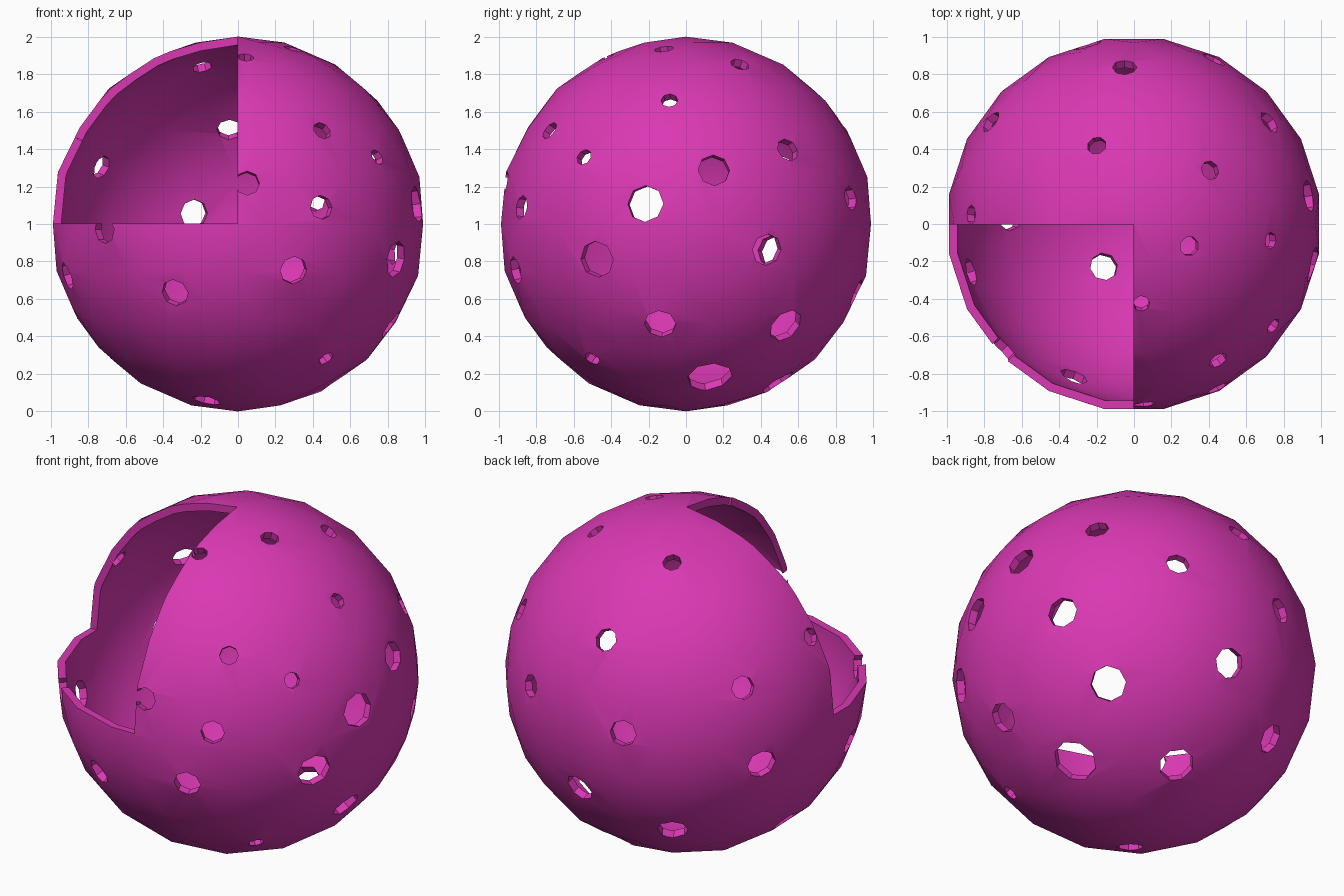
import bpy, bmesh, math
from mathutils import Vector, Matrix

if "Cube" in bpy.data.objects:
    bpy.data.objects.remove(bpy.data.objects["Cube"])

CENTRE = Vector((0, 0, 1))


def new_object(name, bm):
    mesh = bpy.data.meshes.new(name)
    bm.to_mesh(mesh)
    bm.free()
    obj = bpy.data.objects.new(name, mesh)
    bpy.context.collection.objects.link(obj)
    return obj


# Magenta material
magenta = bpy.data.materials.new("magenta")
magenta.use_nodes = True
colour = (0.70, 0.04, 0.45, 1)
magenta.diffuse_color = colour
magenta.node_tree.nodes["Principled BSDF"].inputs["Base Color"].default_value = colour

# Faceted ball
bm = bmesh.new()
bmesh.ops.create_icosphere(bm, subdivisions=3, radius=1)
bmesh.ops.rotate(bm, verts=bm.verts, matrix=Matrix.Rotation(math.radians(9), 3, "Z"))
bmesh.ops.translate(bm, verts=bm.verts, vec=CENTRE)
shell = new_object("hollow_ball", bm)
shell.data.materials.append(magenta)

# Box that removes the upper front octant
bm = bmesh.new()
bmesh.ops.create_cube(bm, size=2)
bmesh.ops.translate(bm, verts=bm.verts, vec=CENTRE + Vector((-1.003, -1.003, 1.003)))
octant = new_object("octant_cutter", bm)

# Hole directions from the ball centre, grouped by hole radius
holes = {
    0.045: [(.75, -.55, .36), (.04, -.43, .9), (.74, -.09, .67), (.47, -.5, -.72)],
    0.052: [(.45, -.73, .5), (.41, .29, .86), (.3, -.12, .95), (-.2, .42, .88),
            (-.88, .05, .47)],
    0.065: [(.05, -.97, .22), (.45, -.89, .09), (.73, .55, .4), (.43, .89, .14),
            (-.77, .55, .32), (-.05, .84, .53)],
    0.075: [(.3, -.92, -.25), (-.34, -.86, -.37), (-.25, .97, .06), (-.72, -.69, -.03),
            (-.17, -.24, -.95), (-.92, -.27, -.28)],
    0.085: [(.94, .15, .29), (.89, .44, -.14), (-.86, .49, -.15), (.08, .92, -.38),
            (-.4, .7, -.59), (-.7, .05, -.71), (.83, -.14, -.54)],
    0.098: [(.97, -.22, .11), (.85, -.48, -.19), (.64, .54, -.55), (.11, .5, -.86)],
    0.122: [(.54, .13, -.83)],
}

# Octagonal punches aimed at the centre
bm = bmesh.new()
for radius, directions in holes.items():
    for direction in directions:
        d = Vector(direction).normalized()
        place = Matrix.Translation(CENTRE + d) @ d.to_track_quat("Z", "Y").to_matrix().to_4x4()
        bmesh.ops.create_cone(bm, cap_ends=True, segments=8, radius1=radius,
                              radius2=radius, depth=0.24, matrix=place)
punches = new_object("hole_cutters", bm)

# Thin wall, then the cut-away and the holes
bpy.context.view_layer.objects.active = shell
shell.select_set(True)
wall = shell.modifiers.new("wall", "SOLIDIFY")
wall.thickness = 0.045
wall.offset = -1
bpy.ops.object.modifier_apply(modifier=wall.name)
for cutter in (octant, punches):
    cutter.hide_render = True
    cut = shell.modifiers.new("cut", "BOOLEAN")
    cut.operation = "DIFFERENCE"
    cut.solver = "EXACT"
    cut.object = cutter
    bpy.ops.object.modifier_apply(modifier=cut.name)
    bpy.data.objects.remove(cutter)

bpy.ops.object.shade_smooth_by_angle(angle=math.radians(35))
